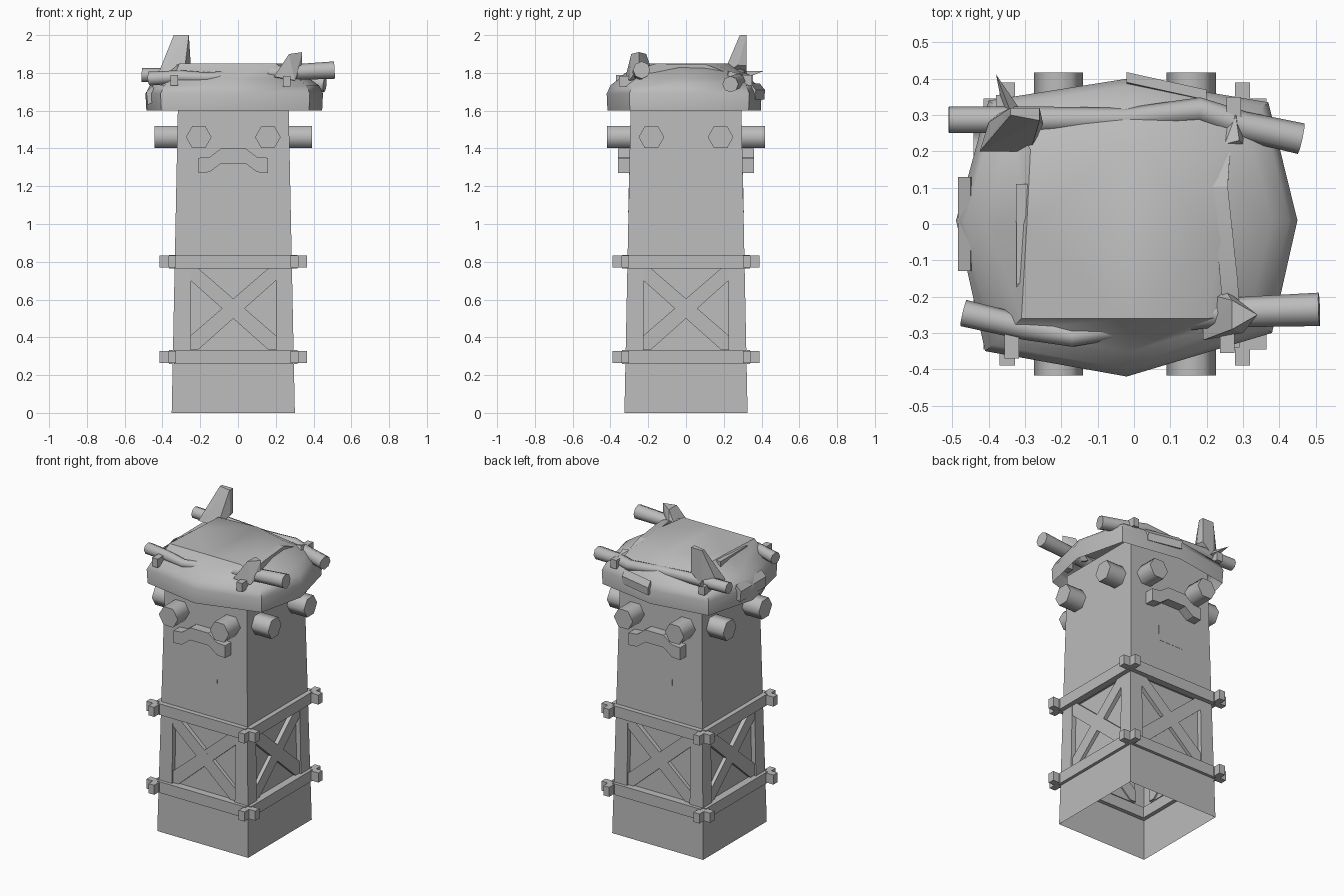
import bpy, bmesh, math
from mathutils import Vector, Matrix

if "Cube" in bpy.data.objects:
    bpy.data.objects.remove(bpy.data.objects["Cube"], do_unlink=True)

stone = bpy.data.materials.new("plain_grey")
stone.use_nodes = True
stone.diffuse_color = (0.5, 0.5, 0.5, 1)
stone.node_tree.nodes["Principled BSDF"].inputs["Base Color"].default_value = (0.5, 0.5, 0.5, 1)
CX = -0.025  # tower axis


def finish(name, bm, smooth=None):
    bmesh.ops.recalc_face_normals(bm, faces=bm.faces)
    me = bpy.data.meshes.new(name)
    bm.to_mesh(me)
    bm.free()
    me.materials.append(stone)
    ob = bpy.data.objects.new(name, me)
    bpy.context.collection.objects.link(ob)
    if smooth:
        bpy.ops.object.select_all(action='DESELECT')
        ob.select_set(True)
        bpy.context.view_layer.objects.active = ob
        bpy.ops.object.shade_smooth_by_angle(angle=math.radians(smooth))
    return ob


def loft(name, rings, bottom=True, top=True, smooth=None):
    bm = bmesh.new()
    loops = [[bm.verts.new(p) for p in r] for r in rings]
    n = len(loops[0])
    for a, b in zip(loops, loops[1:]):
        for i in range(n):
            j = (i + 1) % n
            bm.faces.new((a[i], a[j], b[j], b[i]))
    if bottom:
        bm.faces.new(loops[0])
    if top:
        bm.faces.new(loops[-1])
    return finish(name, bm, smooth)


def box(name, lo, hi):
    ring = lambda z: [(lo[0], lo[1], z), (hi[0], lo[1], z), (hi[0], hi[1], z), (lo[0], hi[1], z)]
    return loft(name, [ring(lo[2]), ring(hi[2])])


def log(name, path, radii, sides=6, smooth=50, spin=0.0):
    pts = [Vector(p) for p in path]
    rings = []
    for i, p in enumerate(pts):
        d = (pts[min(i + 1, len(pts) - 1)] - pts[max(i - 1, 0)]).normalized()
        u = d.cross(Vector((0, 0, 1))).normalized()
        v = u.cross(d)
        angles = [spin + math.tau * k / sides for k in range(sides)]
        rings.append([p + radii[i] * (u * math.cos(a) + v * math.sin(a)) for a in angles])
    return loft(name, rings, smooth=smooth)


def hull(name, points):
    bm = bmesh.new()
    for p in points:
        bm.verts.new(p)
    bmesh.ops.convex_hull(bm, input=bm.verts)
    return finish(name, bm)


def turn(ob, k):
    # quarter turns about the tower axis
    axis = Matrix.Translation((CX, 0, 0))
    ob.data.transform(axis @ Matrix.Rotation(k * math.pi / 2, 4, 'Z') @ axis.inverted())
    return ob


def square(h, z):
    return [(CX + sx * h, sy * h, z) for sx, sy in ((-1, -1), (1, -1), (1, 1), (-1, 1))]


# Tapered shaft, open underneath, with a recessed panel on each side
shaft = loft("tower_shaft", [square(0.326, 0), square(0.292, 1.68)], bottom=False)
sides = ("front", "left", "back", "right")
for k, side in enumerate(sides):
    # Panel recess: inset a face cut out of the wall
    bm = bmesh.new()
    bm.from_mesh(shaft.data)
    direction = Matrix.Rotation(k * math.pi / 2, 3, 'Z') @ Vector((0, -1, 0))
    across = Matrix.Rotation(k * math.pi / 2, 3, 'Z') @ Vector((1, 0, 0))
    centre = Vector((CX, 0, 0))

    def wall():
        return [f for f in bm.faces if f.normal.dot(direction) > 0.9]
    for co, no in ((Vector((0, 0, 0.33)), Vector((0, 0, 1))), (Vector((0, 0, 0.77)), Vector((0, 0, 1))),
                   (centre - across * 0.225, across), (centre + across * 0.225, across)):
        faces = wall()
        edges = {e for f in faces for e in f.edges}
        verts = {v for f in faces for v in f.verts}
        bmesh.ops.bisect_plane(bm, geom=faces + list(edges) + list(verts), plane_co=co, plane_no=no)
    panel = [f for f in wall() if 0.33 < f.calc_center_median().z < 0.77
             and abs((f.calc_center_median() - centre).dot(across)) < 0.1]
    bmesh.ops.inset_region(bm, faces=panel, thickness=0.0001, depth=0)
    for v in {v for f in panel for v in f.verts}:
        v.co -= direction * 0.03
    bm.to_mesh(shaft.data)
    bm.free()

    # Crossed planks
    for s in (-1, 1):
        ends = [(-0.225, 0.335), (-0.225, 0.41), (0.185, 0.765), (0.225, 0.765), (0.225, 0.70), (-0.185, 0.335)]
        rings = [[(CX + s * x, y, z) for x, z in ends] for y in (-0.28, -0.309)]
        turn(loft(side + "_cross_plank", rings), k)

    # Horizontal beams with stepped ends
    for z in (0.295, 0.80):
        turn(box(side + "_beam", (CX - 0.315, -0.34, z - 0.035), (CX + 0.315, -0.295, z + 0.037)), k)
        for s in (-1, 1):
            xs = sorted((CX + s * 0.30, CX + s * 0.39))
            turn(box(side + "_beam_end", (xs[0], -0.345, z - 0.03), (xs[1], -0.303, z + 0.032)), k)

    # Log ends below the roof
    for s in (-1, 1):
        x = CX + s * 0.183
        turn(log(side + "_log_end", [(x, -0.25, 1.46), (x, -0.417, 1.46)], [0.068] * 2, smooth=70), k)

# Arched lintels and windows on the front and back
half = [(0.185, 1.27), (0.185, 1.35), (0.125, 1.355), (0.065, 1.40)]
under = [(0.065, 1.32), (0.125, 1.275)]
outline = half + [(-x, z) for x, z in reversed(half)] + [(-x, z) for x, z in reversed(under)] + under
for k in (0, 2):
    rings = [[(CX + x, y, z) for x, z in outline] for y in (-0.28, -0.36)]
    turn(loft(sides[k] + "_lintel", rings), k)
    rings = [[(CX + x, y + dy, z) for x, z, y in
              ((-0.09, 1.06, -0.306), (0.09, 1.06, -0.306), (0.09, 1.33, -0.3), (-0.09, 1.33, -0.3))]
             for dy in (0, 0.008)]
    turn(loft(sides[k] + "_window", rings), k)

# Bulging roof shell, open underneath
rim = [(-0.02, -0.42), (0.38, -0.30), (0.45, 0.01), (0.37, 0.335),
       (-0.02, 0.40), (-0.40, 0.34), (-0.49, 0.01), (-0.41, -0.35)]
crown = [(-0.02, -0.26), (0.20, -0.26), (0.235, -0.05), (0.20, 0.16),
         (-0.02, 0.225), (-0.285, 0.205), (-0.295, 0), (-0.31, -0.26)]
levels = [(1.60, 0.99), (1.69, 1.0), (1.735, 0.95), (1.77, 0.84)]
rings = [[(x * s, y * s, z) for x, y in rim] for z, s in levels]
rings.append([(x, y, 1.85) for x, y in crown])
loft("roof_shell", rings, bottom=False, smooth=40)

# Patches on the shell
hull("left_roof_patch", [(x, y, z) for y in (-0.13, 0.13) for x, z in
                         ((-0.478, 1.63), (-0.485, 1.70), (-0.45, 1.735), (-0.44, 1.65))])
hull("back_roof_patch", [(x, y - (x + 0.02) * 0.22, z) for x in (-0.02, 0.20) for y, z in
                         ((0.415, 1.66), (0.418, 1.71), (0.39, 1.745), (0.38, 1.67))])

# Logs lashed around the crown
log("back_roof_log", [(-0.51, 0.287, 1.79), (-0.30, 0.287, 1.785), (-0.02, 0.29, 1.775), (0.18, 0.315, 1.765),
                      (0.30, 0.27, 1.755), (0.46, 0.235, 1.74)], [0.037, 0.037, 0.03, 0.034, 0.04, 0.043], 8)
log("front_roof_log", [(-0.47, -0.245, 1.77), (-0.30, -0.285, 1.78), (-0.17, -0.31, 1.775), (0.0, -0.28, 1.785),
                       (0.22, -0.245, 1.80), (0.51, -0.235, 1.815)], [0.037, 0.034, 0.028, 0.028, 0.04, 0.046], 8)
log("left_side_roof_log", [(0.25, 0.25, 1.77), (0.237, 0.10, 1.825), (0.262, -0.16, 1.825), (0.27, -0.25, 1.80)],
    [0.025, 0.03, 0.034, 0.03], 4, 20, math.pi / 4)
log("right_side_roof_log", [(-0.30, 0.11, 1.82), (-0.30, -0.16, 1.82), (-0.31, -0.27, 1.78)],
    [0.035, 0.033, 0.02], 4, 20, math.pi / 4)

# Pointed rocks at the corners
hull("tall_corner_rock", [(-0.425, 0.20, 1.79), (-0.38, 0.30, 1.76), (-0.285, 0.20, 1.80), (-0.25, 0.275, 1.84),
                          (-0.26, 0.32, 1.84), (-0.34, 0.32, 1.77), (-0.34, 0.30, 2.0), (-0.26, 0.285, 2.0),
                          (-0.26, 0.32, 2.0), (-0.34, 0.32, 2.0), (-0.40, 0.28, 1.83)])
hull("short_corner_rock", [(0.19, -0.19, 1.77), (0.25, -0.18, 1.81), (0.19, -0.32, 1.78), (0.30, -0.30, 1.76),
                           (0.27, -0.29, 1.90), (0.34, -0.25, 1.91), (0.34, -0.25, 1.83), (0.27, -0.21, 1.90)])
hull("low_corner_rock", [(0.205, 0.21, 1.74), (0.22, 0.29, 1.73), (0.32, 0.20, 1.73), (0.33, 0.25, 1.71),
                         (0.28, 0.30, 1.79), (0.25, 0.22, 1.81), (0.29, 0.23, 1.81)])
hull("thorn", [(-0.36, 0.31, 1.77), (-0.31, 0.31, 1.77), (-0.34, 0.31, 1.81), (-0.38, 0.412, 1.81)])

# Small pegs holding the logs
for name, (x, y, z) in {"front_left_peg": (0.257, -0.315, 1.755), "front_right_peg": (-0.337, -0.33, 1.76),
                        "back_left_peg": (0.275, 0.31, 1.76), "back_right_peg": (-0.36, 0.315, 1.76)}.items():
    box(name, (x - 0.02, y - 0.04, z - 0.028), (x + 0.02, y + 0.04, z + 0.028))
